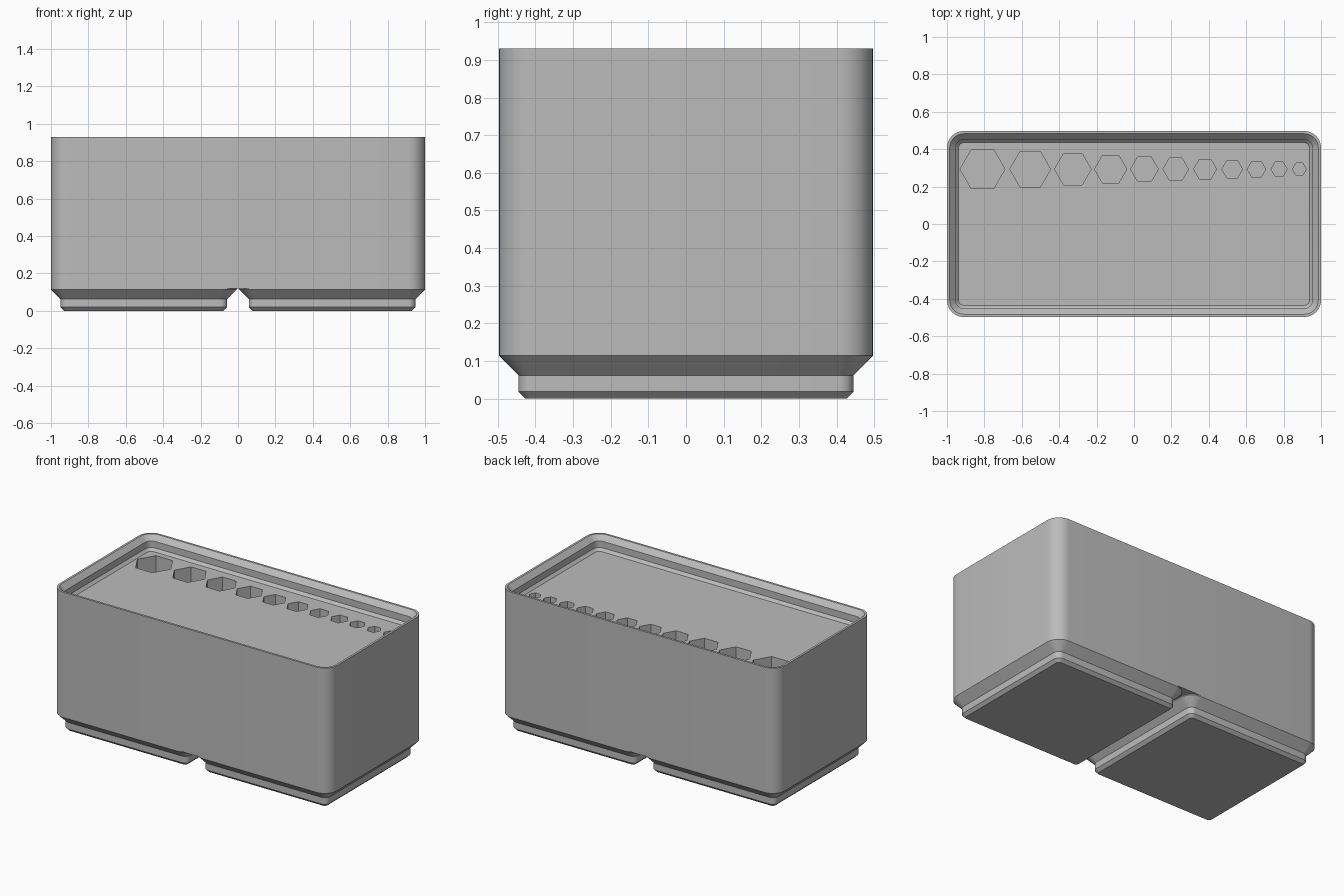
import bpy, bmesh, math

if "Cube" in bpy.data.objects:
    bpy.data.objects.remove(bpy.data.objects["Cube"])

HALF_Y, RADIUS, BODY_Z, FLOOR_Z, TOP_Z = 0.497, 0.09, 0.12, 0.838, 0.93

grey = bpy.data.materials.new("plain_grey")
grey.use_nodes = True
grey.diffuse_color = (0.5, 0.5, 0.5, 1)
grey.node_tree.nodes["Principled BSDF"].inputs["Base Color"].default_value = grey.diffuse_color


def rounded_rect(hx, hy, r, steps=8):
    """Outline of a rectangle with round corners, counter-clockwise."""
    points = []
    for quarter, (sx, sy) in enumerate([(1, 1), (-1, 1), (-1, -1), (1, -1)]):
        for i in range(steps + 1):
            a = (quarter + i / steps) * math.pi / 2
            points.append((sx * (hx - r) + r * math.cos(a), sy * (hy - r) + r * math.sin(a)))
    return points


def finish(bm, name):
    bmesh.ops.recalc_face_normals(bm, faces=bm.faces)
    mesh = bpy.data.meshes.new(name)
    bm.to_mesh(mesh)
    bm.free()
    mesh.materials.append(grey)
    obj = bpy.data.objects.new(name, mesh)
    bpy.context.collection.objects.link(obj)
    return obj


def activate(obj):
    bpy.ops.object.select_all(action="DESELECT")
    obj.select_set(True)
    bpy.context.view_layer.objects.active = obj


def loft(name, hx, profile, cx=0):
    """Closed solid through rounded rectangles, given as (inset, z) pairs."""
    bm = bmesh.new()
    rings = [[bm.verts.new((cx + x, y, z)) for x, y in
              rounded_rect(hx - d, HALF_Y - d, RADIUS - d)] for d, z in profile]
    for low, high in zip(rings, rings[1:]):
        for i in range(len(low)):
            j = (i + 1) % len(low)
            bm.faces.new((low[i], low[j], high[j], high[i]))
    bm.faces.new(rings[0][::-1])
    bm.faces.new(rings[-1])
    return finish(bm, name)


# Block with the stepped stacking lip running down to the recessed floor
body = loft("body", 1.0, [(0, BODY_Z), (0, TOP_Z), (0.0144, TOP_Z), (0.0455, 0.898),
                          (0.0455, 0.855), (0.0623, FLOOR_Z)])

# Row of hexagonal sockets, large to small: (centre x, corner radius)
sockets = [(-0.81, 0.12), (-0.555, 0.109), (-0.327, 0.098), (-0.125, 0.086),
           (0.056, 0.074), (0.223, 0.068), (0.38, 0.061), (0.525, 0.055),
           (0.655, 0.049), (0.776, 0.043), (0.884, 0.037)]
bm = bmesh.new()
for x, r in sockets:
    ring = [bm.verts.new((x + r * math.cos(k * math.pi / 3),
                          0.293 + r * math.sin(k * math.pi / 3), 0.2)) for k in range(6)]
    base = bm.faces.new(ring)
    wall = bmesh.ops.extrude_face_region(bm, geom=[base], use_keep_orig=True)
    bmesh.ops.translate(bm, vec=(0, 0, 0.8),
                        verts=[v for v in wall["geom"] if isinstance(v, bmesh.types.BMVert)])
cutter = finish(bm, "socket_cutter")
cutter.hide_render = True
cut = body.modifiers.new("sockets", "BOOLEAN")
cut.operation = "DIFFERENCE"
cut.solver = "EXACT"
cut.object = cutter
activate(body)
bpy.ops.object.modifier_apply(modifier=cut.name)
bpy.data.objects.remove(cutter)

# Two stepped feet
feet = [loft(name, HALF_Y, [(0.0706, 0), (0.0515, 0.019), (0.0515, 0.062),
                            (0, 0.114), (0, BODY_Z)], cx)
        for name, cx in (("right_foot", -0.503), ("left_foot", 0.503))]

for obj in [body] + feet:
    activate(obj)
    bpy.ops.object.shade_smooth_by_angle(angle=math.radians(30))
